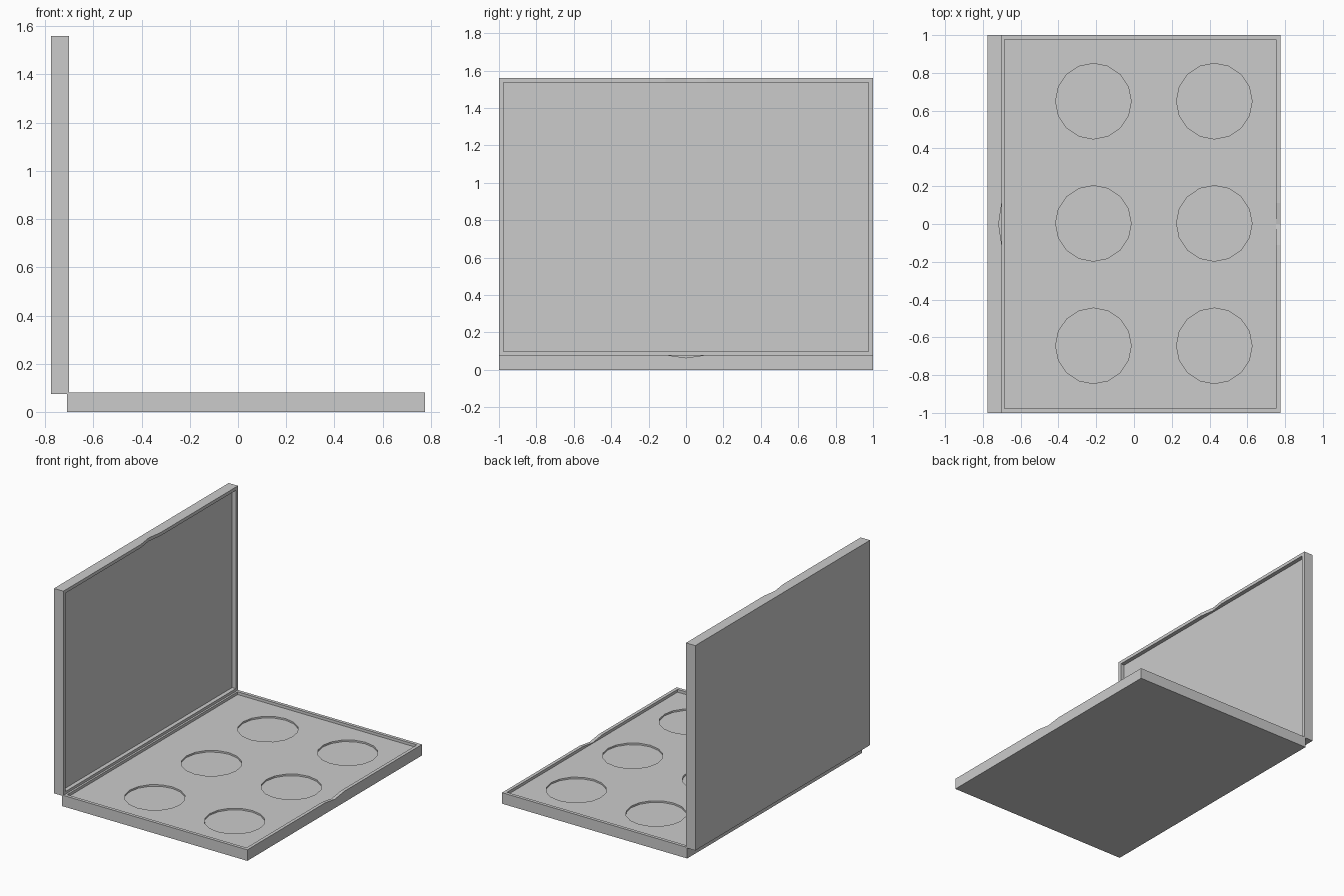
import bpy, bmesh
from mathutils import Matrix

if "Cube" in bpy.data.objects:
    bpy.data.objects.remove(bpy.data.objects["Cube"])

LENGTH, HALF_W, RIM = 1.485, 1.0, 0.024


def tray(name, height, depth, matrix):
    """Shallow open box along local x with a thumb notch in the far edge."""
    bm = bmesh.new()

    def loop(inset, z, notch):
        x0, x1, y = inset, LENGTH - inset, HALF_W - inset
        pts = [(x0, -y, z), (x1, -y, z), (x1, -0.11, z), (x1, 0, z - notch),
               (x1, 0.11, z), (x1, y, z), (x0, y, z)]
        return [bm.verts.new(p) for p in pts]

    loops = [loop(0, 0, 0), loop(0, height, 0.016),
             loop(RIM, height, 0.016), loop(RIM, height - depth, 0)]
    for a, b in zip(loops, loops[1:]):
        for i in range(len(a)):
            j = (i + 1) % len(a)
            bm.faces.new((a[i], a[j], b[j], b[i]))
    bm.faces.new(loops[0][::-1])
    bm.faces.new(loops[-1])
    bmesh.ops.recalc_face_normals(bm, faces=bm.faces)
    bm.transform(matrix)
    mesh = bpy.data.meshes.new(name)
    bm.to_mesh(mesh)
    bm.free()
    obj = bpy.data.objects.new(name, mesh)
    bpy.context.collection.objects.link(obj)
    return obj


# Base tray, lying flat
base = tray("palette_base", 0.08, 0.02, Matrix.Translation((-0.71, 0, 0)))

# Lid, standing upright with its recess facing the base
stand = Matrix(((0, 0, 1, -0.775), (0, -1, 0, 0), (1, 0, 0, 0.075), (0, 0, 0, 1)))
lid = tray("palette_lid", 0.075, 0.03, stand)

# Six round pan wells sunk into the base floor
bm = bmesh.new()
for x in (-0.215, 0.425):
    for y in (-0.645, 0.003, 0.65):
        bmesh.ops.create_cone(bm, cap_ends=True, segments=16, radius1=0.2,
                              radius2=0.2, depth=0.1,
                              matrix=Matrix.Translation((x, y, 0.098)))
mesh = bpy.data.meshes.new("well_cutter")
bm.to_mesh(mesh)
bm.free()
cutter = bpy.data.objects.new("well_cutter", mesh)
bpy.context.collection.objects.link(cutter)
cutter.hide_render = True
cutter.hide_viewport = True
cut = base.modifiers.new("wells", 'BOOLEAN')
cut.operation = 'DIFFERENCE'
cut.solver = 'EXACT'
cut.object = cutter
